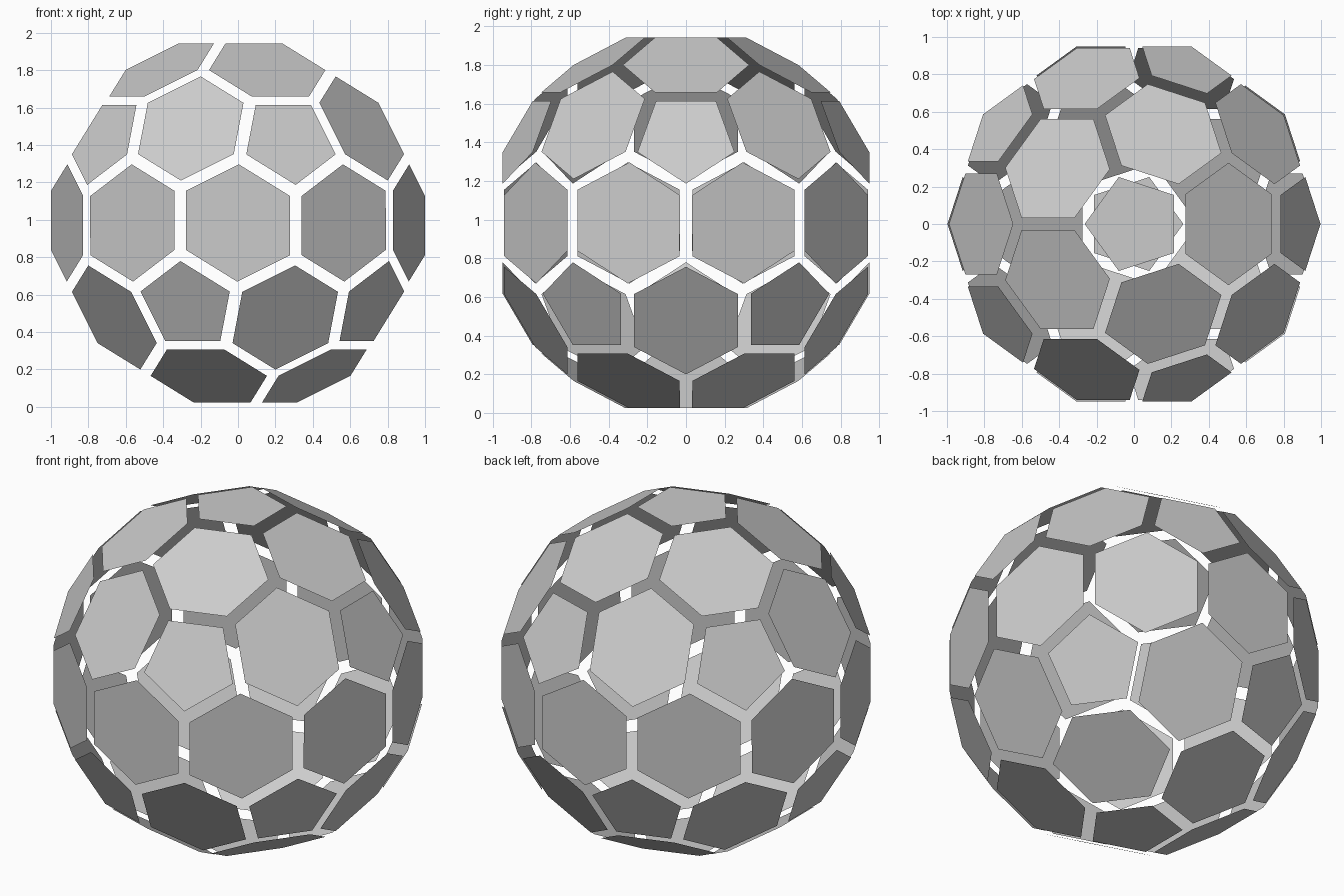
import bpy, bmesh
from math import sin, cos, radians, atan
from mathutils import Vector
from itertools import combinations

if "Cube" in bpy.data.objects:
    bpy.data.objects.remove(bpy.data.objects["Cube"])

CENTRE = Vector((0, 0, 0.983))
HEX_DIST, PENT_DIST = 0.961, 0.983     # panel distances from the ball centre
PENT_R = 0.264                         # pentagon corner radius
T, H, TIP = 0.269, 0.161, 0.327        # hexagon: edge distance, half edge, tip

hex_outline = [(T, -H), (T, H), (0, TIP), (-T, H), (-T, -H), (0, -TIP)]
pent_outline = [(PENT_R * cos(radians(36 + 72 * k)), PENT_R * sin(radians(36 + 72 * k)))
                for k in range(5)]


def direction(lat, lon_deg):
    lon = radians(lon_deg)
    return Vector((cos(lat) * cos(lon), cos(lat) * sin(lon), sin(lat)))


def add_panel(bm, normal, toward, dist, outline):
    """Flat polygon tangent to the ball, its first axis pointing at 'toward'."""
    u = (toward - normal * toward.dot(normal)).normalized()
    v = normal.cross(u)
    bm.faces.new([bm.verts.new(CENTRE + normal * dist + u * a + v * b) for a, b in outline])


def finish(bm, name):
    mesh = bpy.data.meshes.new(name)
    bm.to_mesh(mesh)
    bm.free()
    bpy.context.collection.objects.link(bpy.data.objects.new(name, mesh))


# twelve five-fold directions: poles and two staggered rings
lat = atan(0.5)
axes = [Vector((0, 0, 1)), Vector((0, 0, -1))]
for k in range(5):
    axes += [direction(lat, 72 * k), direction(-lat, 36 + 72 * k)]
pairs = [(a, b) for a, b in combinations(axes, 2) if a.dot(b) > 0.4]

# pentagon panels
bm = bmesh.new()
for a in axes:
    neighbour = next(b for b in axes if 0.4 < a.dot(b) < 0.5)
    add_panel(bm, a, neighbour, PENT_DIST, pent_outline)
finish(bm, "pentagon_panels")

# hexagon panels, one between each pair of neighbouring pentagons
bm = bmesh.new()
for a, b in pairs:
    add_panel(bm, (a + b).normalized(), a, HEX_DIST, hex_outline)
finish(bm, "hexagon_panels")
